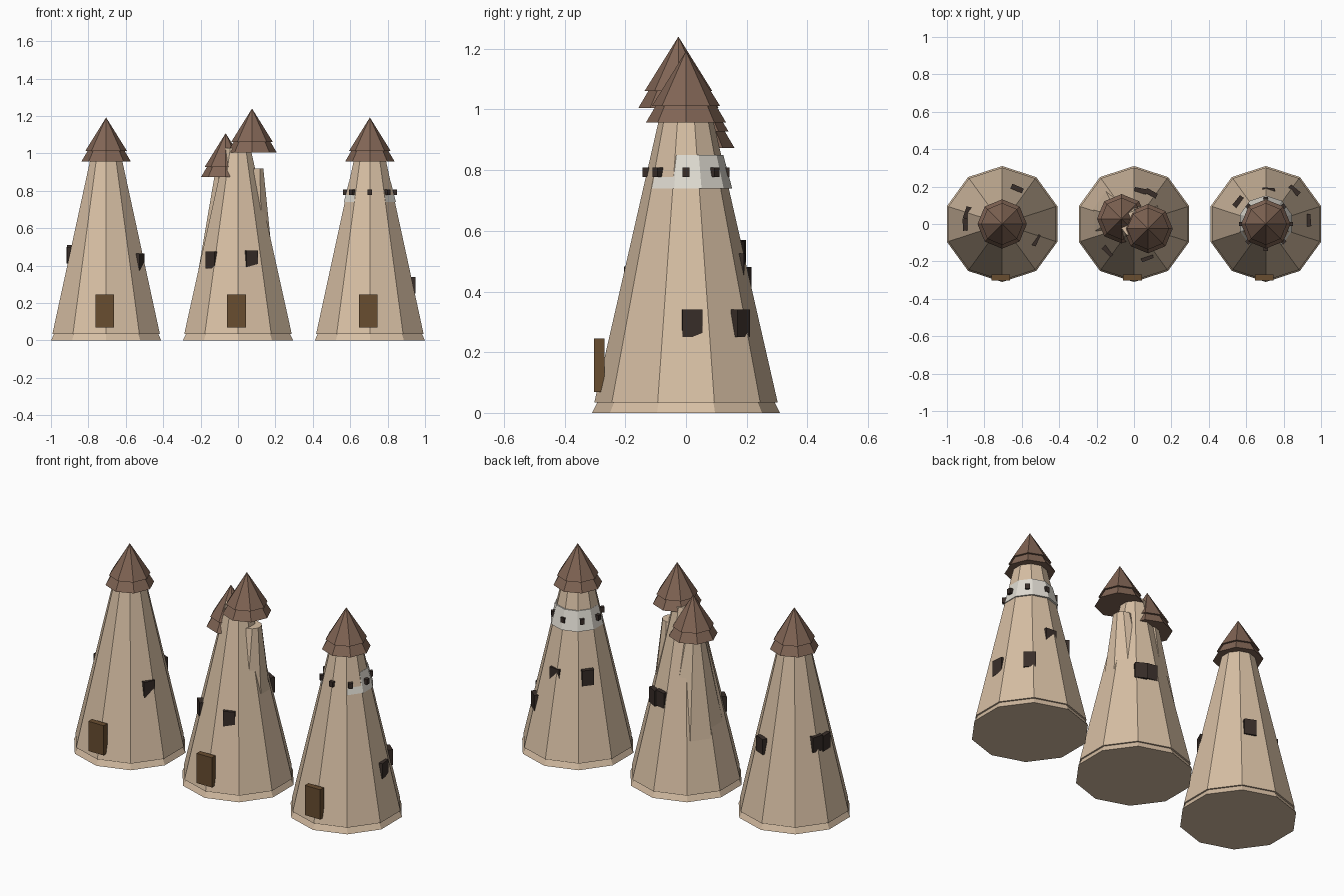
import bpy, bmesh
from math import atan2, cos, sin, pi
from mathutils import Matrix, Vector

if "Cube" in bpy.data.objects:
    bpy.data.objects.remove(bpy.data.objects["Cube"])


def mat(name, r, g, b):
    m = bpy.data.materials.new(name)
    m.diffuse_color = (r, g, b, 1)
    m.use_nodes = True
    m.node_tree.nodes["Principled BSDF"].inputs["Base Color"].default_value = m.diffuse_color
    return m


STONE = mat("stone", .68, .52, .37)
CAP = mat("cap_rock", .22, .13, .09)
DARK = mat("dark_opening", .04, .027, .022)
WOOD = mat("door_wood", .14, .075, .03)
PALE = mat("pale_band", .75, .72, .65)


def finish(name, bm, m):
    me = bpy.data.meshes.new(name)
    bm.to_mesh(me)
    bm.free()
    ob = bpy.data.objects.new(name, me)
    me.materials.append(m)
    bpy.context.collection.objects.link(ob)
    return ob


def frustum(name, bottom, r1, top, r2, sides, m):
    """Frustum (or cone when r2 = 0) between two centres; ends stay level."""
    bm = bmesh.new()
    rings = []
    for c, r in ((bottom, r1), (top, r2)):
        if r == 0:
            rings.append([bm.verts.new(c)] * sides)
            continue
        rings.append([bm.verts.new(Vector(c) + Vector((
            r * cos(pi / 2 + 2 * pi * k / sides),
            r * sin(pi / 2 + 2 * pi * k / sides), 0))) for k in range(sides)])
    lo, hi = rings
    bm.faces.new(lo[::-1])
    if r2:
        bm.faces.new(hi)
    for k in range(sides):
        j = (k + 1) % sides
        bm.faces.new((lo[k], lo[j], hi[j], hi[k]) if r2 else (lo[k], lo[j], hi[0]))
    return finish(name, bm, m)


def box(name, loc, size, turn, m):
    bm = bmesh.new()
    bmesh.ops.create_cube(bm, size=1, matrix=Matrix.Translation(loc)
                          @ Matrix.Rotation(turn, 4, 'Z') @ Matrix.Diagonal((*size, 1)))
    return finish(name, bm, m)


def cap(name, x, y, z):
    """Two-tier cap rock"""
    frustum(name + "_lower", (x, y, z), .132, (x, y, z + .08), .085, 8, CAP)
    frustum(name + "_upper", (x, y, z + .055), .112, (x, y, z + .235), 0, 8, CAP)


def tower(name, x, top_z, top_r, windows):
    frustum(name + "_plinth", (x, 0, 0), .31, (x, 0, .06), .28, 10, STONE)
    frustum(name + "_body", (x, 0, .035), .302, (x, 0, top_z), top_r, 10, STONE)
    box(name + "_door", (x - .008, -.286, .157), (.1, .034, .175), 0, WOOD)
    for i, (wx, wy, wz) in enumerate(windows):
        box(f"{name}_window_{i}", (wx, wy, wz), (.027, .066, .09),
            atan2(wy, wx - x), DARK)


# left tower
L = -.705
tower("left_tower", L, .985, .085, [
    (-.892, .06, .465), (-.902, -.003, .455), (-.525, -.085, .42), (-.625, .19, .435)])
cap("left_cap", L, 0, .957)

# middle tower with leaning side spires and two caps
tower("middle_tower", 0, 1.03, .07, [
    (-.14, -.145, .43), (.07, -.18, .437), (.035, .178, .525), (.092, .165, .52)])
frustum("left_spire", (-.02, .01, .05), .26, (-.068, .03, .91), .055, 10, STONE)
frustum("right_spire", (.01, 0, .05), .225, (.085, .01, .92), .053, 10, STONE)
cap("middle_main_cap", .075, -.025, 1.005)
cap("middle_small_cap", -.066, .028, .873)

# right tower with pale band and a ring of small dove holes
R = .705
tower("right_tower", R, .985, .085, [
    (.557, .12, .49), (.72, .18, .48), (.857, .18, .295), (.932, .02, .295)])
frustum("right_band", (R, .006, .74), .146, (R, .006, .85), .117, 10, PALE)
for k in range(8):
    a = k * pi / 4
    box(f"dove_hole_{k}", (R + .13 * cos(a), .13 * sin(a), .793),
        (.028, .024, .03), a, DARK)
cap("right_cap", R, 0, .957)
